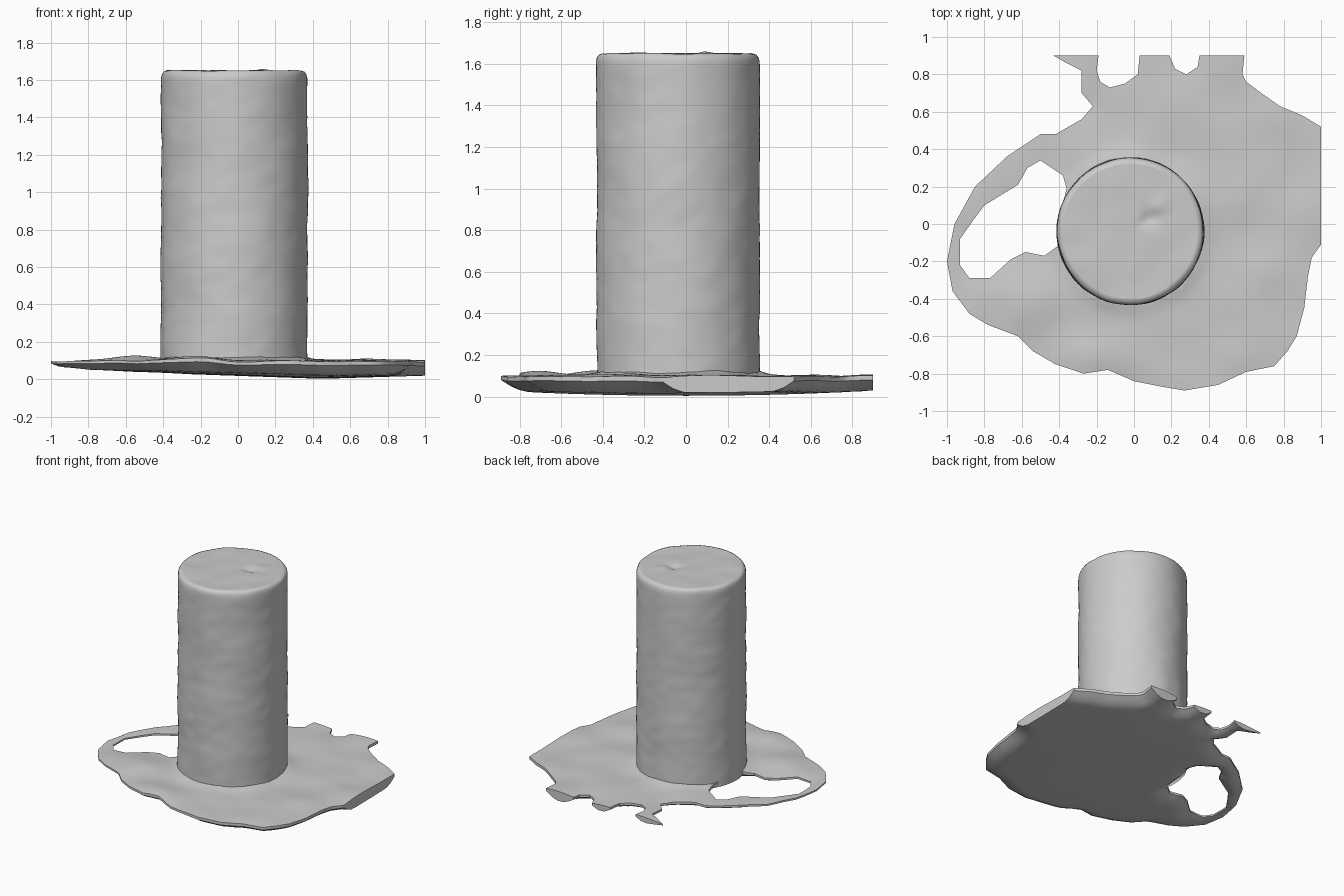
import bpy
import math
from mathutils import Vector, noise
from mathutils.geometry import delaunay_2d_cdt, intersect_point_line

if "Cube" in bpy.data.objects:
    bpy.data.objects.remove(bpy.data.objects["Cube"])

CX, CY, R = -0.02, -0.038, 0.392      # column axis and radius

OUTLINE = [(1, -.11), (1, .52), (.9, .58), (.78, .63), (.68, .70), (.60, .76), (.58, .80), (.59, .9),
           (.35, .9), (.34, .84), (.28, .80), (.22, .83), (.19, .9), (.03, .9), (.02, .80), (-.05, .75),
           (-.13, .73), (-.18, .76), (-.20, .82), (-.19, .9), (-.43, .9), (-.36, .86), (-.28, .82),
           (-.28, .70), (-.22, .63), (-.28, .56), (-.42, .48), (-.5, .48), (-.68, .36), (-.85, .20),
           (-.96, 0), (-1, -.2), (-.97, -.36), (-.88, -.48), (-.78, -.54), (-.62, -.60), (-.54, -.68),
           (-.42, -.75), (-.27, -.80), (-.14, -.78), (0, -.84), (.15, -.87), (.27, -.89), (.45, -.86),
           (.6, -.79), (.75, -.76), (.82, -.68), (.87, -.6), (.91, -.45), (.93, -.28), (.95, -.18)]
HOLE = [(-.36, .19), (-.38, .26), (-.5, .34), (-.57, .30), (-.62, .21), (-.8, .10), (-.86, .02),
        (-.93, -.08), (-.93, -.22), (-.88, -.29), (-.77, -.29), (-.66, -.19), (-.58, -.15),
        (-.48, -.17), (-.41, -.12), (-.40, .03)]


def make_object(name, verts, faces):
    me = bpy.data.meshes.new(name)
    me.from_pydata(verts, [], faces)
    ob = bpy.data.objects.new(name, me)
    bpy.context.collection.objects.link(ob)
    bpy.ops.object.select_all(action='DESELECT')
    ob.select_set(True)
    bpy.context.view_layer.objects.active = ob
    bpy.ops.object.shade_smooth_by_angle(angle=math.radians(45))
    return ob


def segments(loop):
    return [(Vector(p), Vector(q)) for p, q in zip(loop, loop[1:] + loop[:1])]


def inside(p, segs):
    hit = False
    for a, b in segs:
        if (a.y > p.y) != (b.y > p.y) and p.x < a.x + (p.y - a.y) * (b.x - a.x) / (b.y - a.y):
            hit = not hit
    return hit


def distance(p, segs):
    best = 9.0
    for a, b in segs:
        t = min(1, max(0, (p - a).dot(b - a) / (b - a).length_squared))
        best = min(best, (p - a.lerp(b, t)).length)
    return best


def bump(p, x, y, width, height):
    return height * math.exp(-((p.x - x) ** 2 + (p.y - y) ** 2) / width ** 2)


# ground patch: triangulated ragged outline with one hole, thin worn edges
SEGS = segments(OUTLINE) + segments(HOLE)
WORN = [(a, b) for a, b in SEGS
        if not (min(a.x, b.x) > .99 or min(a.y, b.y) > .89)]   # straight cuts stay thick
pts, edges = [], []
for loop in (OUTLINE, HOLE):
    start = len(pts)
    for a, b in segments(loop):
        n = max(1, round((b - a).length / .05))
        pts += [a.lerp(b, i / n) for i in range(n)]
    count = len(pts) - start
    edges += [(start + i, start + (i + 1) % count) for i in range(count)]
STEP = .04
for i in range(-25, 26):
    for j in range(-23, 24):
        p = Vector((i * STEP + .02 * (j % 2), j * STEP))
        if inside(p, SEGS) and distance(p, SEGS) > .02:
            pts.append(p)
cdt = delaunay_2d_cdt(pts, edges, [], 0, 1e-5)
flat = cdt[0]
tris = [tuple(f) for f in cdt[2] if inside(sum((flat[i] for i in f), Vector((0, 0))) / len(f), SEGS)]


def patch_heights(p):
    top = .1 + .012 * noise.noise(Vector((p.x * 4, p.y * 4, 2)))
    top += bump(p, -.25, -.70, .15, .025) + bump(p, -.55, -.45, .15, .022) + bump(p, .7, -.28, .1, .012)
    wall = math.hypot(p.x - CX, p.y - CY) - R
    top += .02 * math.exp(-max(0, wall) / .03) if wall > -.05 else 0
    low = .004 + .035 * max(0, .4 - p.x) + .03 * p.y ** 2 + .03 * max(0, p.x - .5)
    worn = max(0, 1 - distance(p, WORN) / .12) ** 2
    top -= .004 * worn
    return top, low + .7 * worn * (top - low)


heights = [patch_heights(p) for p in flat]
N = len(flat)
verts = [(p.x, p.y, h[0]) for p, h in zip(flat, heights)] + [(p.x, p.y, h[1]) for p, h in zip(flat, heights)]
faces = [tuple(i + N for i in reversed(f)) for f in tris]
for f in tris:                                   # leave the area under the column open
    c = sum((flat[i] for i in f), Vector((0, 0))) / len(f)
    if math.hypot(c.x - CX, c.y - CY) > R - .05:
        faces.append(f)
directed = {(f[k], f[(k + 1) % len(f)]) for f in tris for k in range(len(f))}
faces += [(b, a, a + N, b + N) for a, b in directed if (b, a) not in directed]
make_object("ground_patch", verts, faces)

# column: turned profile with rounded top rim and a gently lumpy surface
SIDES, ROWS = 96, 60
profile = [(R, .075 + (1.61 - .075) * i / ROWS) for i in range(ROWS + 1)]
profile += [(R - .004, 1.63), (R - .012, 1.643), (R - .03, 1.65)]
profile += [(R * k / 12, 1.65) for k in range(11, 0, -1)]
verts, faces = [], []
for r, z in profile:
    for s in range(SIDES):
        a = math.tau * s / SIDES
        d = Vector((math.cos(a), math.sin(a), 0))
        lump = .006 * noise.noise(d * 1.5 + Vector((0, 0, z * 4)))
        lump += .003 * noise.noise(d * 4 + Vector((3, 0, z * 13)))
        p = Vector((CX, CY, z)) + d * (r + lump * r / R)
        if z > 1.6:
            p.z += .006 * noise.noise(Vector((p.x * 7, p.y * 7, 5)))
            p.z += bump(p, .08, .03, .04, -.02) + bump(p, .13, .09, .04, .012)
        verts.append(p)
for i in range(len(profile) - 1):
    for s in range(SIDES):
        t = (s + 1) % SIDES
        faces.append((i * SIDES + s, i * SIDES + t, (i + 1) * SIDES + t, (i + 1) * SIDES + s))
verts.append(Vector((CX, CY, 1.65)))
last = (len(profile) - 1) * SIDES
faces += [(last + s, last + (s + 1) % SIDES, len(verts) - 1) for s in range(SIDES)]
make_object("column", verts, faces)
